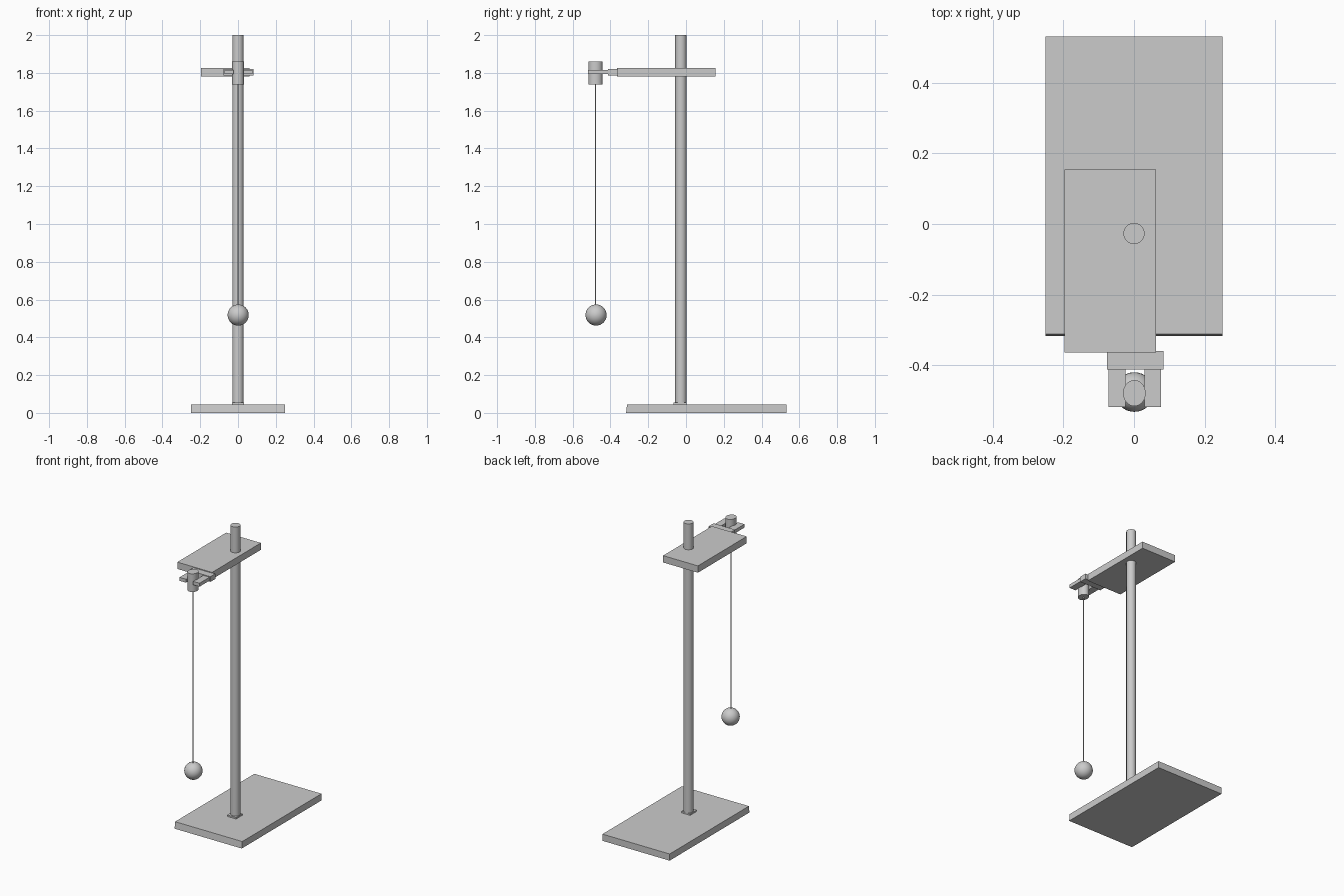
import bpy, bmesh
from mathutils import Vector

if "Cube" in bpy.data.objects:
    bpy.data.objects.remove(bpy.data.objects["Cube"])


def box(name, x, y, z):
    """Box from (min, max) ranges on each axis."""
    bm = bmesh.new()
    bmesh.ops.create_cube(bm, size=1)
    for v in bm.verts:
        v.co = Vector([r[0] + (c + 0.5) * (r[1] - r[0]) for c, r in zip(v.co, (x, y, z))])
    me = bpy.data.meshes.new(name)
    bm.to_mesh(me)
    bm.free()
    ob = bpy.data.objects.new(name, me)
    bpy.context.collection.objects.link(ob)
    return ob


def rod(name, x, y, z, rx, ry, sides=32):
    """Vertical rod with an elliptical section between two heights."""
    bpy.ops.mesh.primitive_cylinder_add(vertices=sides, radius=1, depth=z[1] - z[0],
                                        location=(x, y, sum(z) / 2))
    ob = bpy.context.object
    ob.name = name
    ob.scale = (rx, ry, 1)
    bpy.ops.object.transform_apply(location=False, rotation=False, scale=True)
    bpy.ops.object.shade_smooth_by_angle()
    return ob


# Base slab with a slightly sloping front face
base = box("base", (-0.25, 0.25), (-0.317, 0.531), (0, 0.045))
for v in base.data.vertices:
    if v.co.y < 0 and v.co.z > 0.02:
        v.co.y += 0.005

# Upright pole and its square collar
rod("pole", 0, -0.027, (0.02, 2.0), 0.03, 0.03)
box("pole_collar", (-0.033, 0.033), (-0.067, 0.003), (0.04, 0.055))

# Support plate, crossbar and clamp jaws
box("support_plate", (-0.197, 0.062), (-0.364, 0.155), (1.78, 1.826))
box("clamp_crossbar", (-0.077, 0.083), (-0.412, -0.36), (1.786, 1.821))
for side, x in (("left", (-0.072, -0.024)), ("right", (0.03, 0.077))):
    box("clamp_jaw_" + side, x, (-0.519, -0.41), (1.793, 1.816))

# Bung held by the jaws, string and bob
rod("bung", 0.001, -0.479, (1.738, 1.86), 0.032, 0.037)
rod("string", 0, -0.479, (0.56, 1.75), 0.0035, 0.0035, 12)
bpy.ops.mesh.primitive_uv_sphere_add(segments=32, ring_count=16, radius=0.056,
                                     location=(0.001, -0.476, 0.518))
bpy.context.object.name = "bob"
bpy.ops.object.shade_smooth_by_angle()
